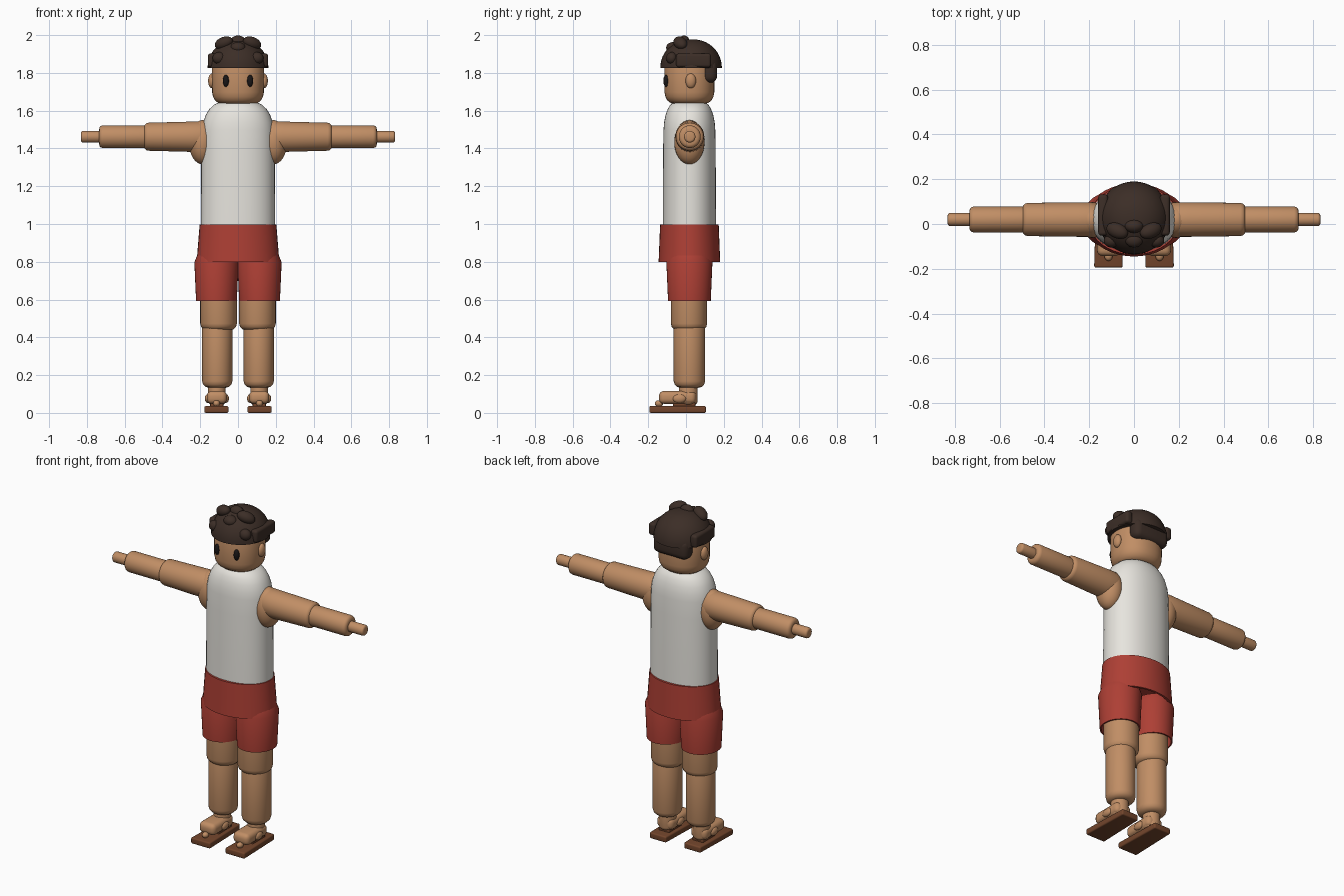
import bpy, bmesh, math
from mathutils import Matrix, Vector, Euler

if "Cube" in bpy.data.objects:
    bpy.data.objects.remove(bpy.data.objects["Cube"])


def material(name, rgb):
    m = bpy.data.materials.new(name)
    m.diffuse_color = (*rgb, 1)
    m.use_nodes = True
    m.node_tree.nodes["Principled BSDF"].inputs["Base Color"].default_value = m.diffuse_color
    return m


SKIN = material("skin", (0.53, 0.27, 0.13))
WHITE = material("white_cloth", (0.80, 0.78, 0.73))
RED = material("red_cloth", (0.42, 0.05, 0.035))
HAIR = material("dark_hair", (0.045, 0.027, 0.02))
BLACK = material("eye_black", (0.01, 0.008, 0.008))
LEATHER = material("leather", (0.17, 0.06, 0.025))


def finish(bm, name, mat, angle=40):
    bmesh.ops.recalc_face_normals(bm, faces=bm.faces)
    me = bpy.data.meshes.new(name)
    bm.to_mesh(me)
    bm.free()
    ob = bpy.data.objects.new(name, me)
    bpy.context.collection.objects.link(ob)
    me.materials.append(mat)
    bpy.ops.object.select_all(action='DESELECT')
    ob.select_set(True)
    bpy.context.view_layer.objects.active = ob
    bpy.ops.object.shade_smooth_by_angle(angle=math.radians(angle))
    return ob


def loft(name, mat, rings, center=(0, 0), power=2, axis='Z', side=1, caps=(True, True), n=40):
    """Skin rings of (position, radius_a, radius_b); axis X runs outwards on one side."""
    bm = bmesh.new()
    loops = []
    for pos, ra, rb in rings:
        loop = []
        for i in range(n):
            a = 2 * math.pi * i / n
            c, s = math.cos(a), math.sin(a)
            u = center[0] + ra * math.copysign(abs(c) ** (2 / power), c)
            v = center[1] + rb * math.copysign(abs(s) ** (2 / power), s)
            loop.append(bm.verts.new((u, v, pos) if axis == 'Z' else (side * pos, u, v)))
        loops.append(loop)
    for p, q in zip(loops, loops[1:]):
        for i in range(n):
            bm.faces.new((p[i], p[(i + 1) % n], q[(i + 1) % n], q[i]))
    for loop, cap in zip((loops[0], loops[-1]), caps):
        if cap:
            bm.faces.new(loop)
    return finish(bm, name, mat)


def rounded(a, b, r, s, bevel):
    """Ring list for a cylinder with rounded ends."""
    arc = [math.radians(d) for d in (0, 30, 60, 90)]
    low = [(a + bevel * (1 - math.sin(t)), r - bevel * (1 - math.cos(t - math.pi / 2 + math.pi / 2)),
            s - bevel * (1 - math.cos(t))) for t in reversed(arc)]
    high = [(a + b - p, x, y) for p, x, y in reversed(low)]
    return low + high


def ball(name, mat, loc, radii, rot=(0, 0, 0)):
    bm = bmesh.new()
    m = Matrix.LocRotScale(Vector(loc), Euler(rot), Vector(radii))
    bmesh.ops.create_uvsphere(bm, u_segments=28, v_segments=16, radius=1, matrix=m)
    return finish(bm, name, mat, 60)


def box(name, mat, loc, half, bevel, rot=(0, 0, 0), taper=1):
    bm = bmesh.new()
    bmesh.ops.create_cube(bm, size=2)
    for v in bm.verts:
        v.co = Vector([c * h for c, h in zip(v.co, half)])
        if v.co.y > 0:
            v.co.x *= taper
    bmesh.ops.bevel(bm, geom=bm.edges[:], offset=bevel, segments=4, profile=0.5, affect='EDGES')
    bm.transform(Matrix.LocRotScale(Vector(loc), Euler(rot), None))
    return finish(bm, name, mat)


# Shirt and shorts waist
loft("shirt", WHITE, [(0.96, .197, .141), (1.0, .197, .141), (1.4, .194, .139), (1.5, .191, .137),
                      (1.54, .184, .134), (1.58, .17, .126), (1.61, .152, .115),
                      (1.635, .125, .1), (1.65, .09, .077), (1.657, .05, .045)], (0, .018), 2.15)
loft("shorts_waist", RED, [(1.0, .19, .14), (1.0, .203, .155), (.8, .219, .163), (.8, .205, .15),
                           (.86, .2, .145)], (0, .018))

# Head
loft("head", SKIN, [(1.637, .085, .08), (1.643, .105, .1), (1.655, .121, .116), (1.675, .132, .127),
                    (1.70, .137, .132), (1.85, .138, .133), (1.90, .12, .115)], (0, .018), 2.2)

# Hair cap with curls on top and longer back
cap = [(1.828, .14, .14)] + [(1.828 + .152 * math.sin(t), .161 * math.cos(t) ** .9, .163 * math.cos(t) ** .9)
                             for t in [math.radians(d) for d in range(0, 89, 8)]]
loft("hair_cap", HAIR, cap, (0, .027))
box("back_hair", HAIR, (0, .122, 1.81), (.115, .043, .06), .035)
ball("top_curl", HAIR, (0, -.01, 1.965), (.042, .03, .035))
ball("front_curl", HAIR, (0, -.07, 1.935), (.04, .035, .03))

for s, tag in ((-1, "left"), (1, "right")):
    # Face and side hair
    ball(tag + "_eye", BLACK, (s * .064, -.105, 1.76), (.016, .015, .032))
    ball(tag + "_ear", SKIN, (s * .138, .025, 1.76), (.02, .028, .039))
    box(tag + "_side_hair", HAIR, (s * .138, .04, 1.868), (.022, .092, .037), .015)
    ball(tag + "_crown_curl", HAIR, (s * .075, -.03, 1.96), (.052, .034, .032), (0, s * .35, s * .4))
    ball(tag + "_brow_curl", HAIR, (s * .1, -.075, 1.88), (.035, .03, .032))

    # Arm
    ball(tag + "_shoulder", SKIN, (s * .188, .018, 1.435), (.072, .08, .117))
    c = (.02, 1.464)
    loft(tag + "_upper_arm", SKIN, [(.13, .055, .06), (.165, .07, .075), (.2, .077, .082), (.25, .077, .08)]
         + rounded(.2, .497, .074, .074, .022)[4:], c, axis='X', side=s)
    loft(tag + "_forearm", SKIN, rounded(.44, .735, .058, .06, .02), c, axis='X', side=s)
    loft(tag + "_hand", SKIN, rounded(.68, .832, .03, .031, .012), c, axis='X', side=s)

    # Shorts leg, open underneath
    loft(tag + "_shorts_leg", RED, [(.84, .1, .11), (.8, .117, .122), (.595, .108, .113),
                                    (.595, .1, .105), (.7, .1, .105)], (s * .114, .018))
    # Leg
    loft(tag + "_thigh", SKIN, rounded(.44, .84, .097, .096, .035), (s * .103, .016))
    loft(tag + "_shin", SKIN, rounded(.135, .5, .08, .083, .035), (s * .11, .018))
    loft(tag + "_ankle", SKIN, rounded(.045, .18, .047, .05, .02), (s * .112, .012))

    # Foot and sandal
    box(tag + "_foot", SKIN, (s * .112, -.045, .084), (.053, .098, .034), .026)
    box(tag + "_sole", LEATHER, (s * .114, -.044, .02), (.064, .15, .018), .008, taper=.86)
    ball(tag + "_toe_knob", SKIN, (s * .114, -.143, .052), (.018, .022, .017))
    for k in (-1, 1):
        ball(tag + "_strap_knob", SKIN, (s * .112 + k * .048, -.035, .078), (.016, .036, .023))
    box(tag + "_sole_post", LEATHER, (s * .112, -.01, .045), (.035, .06, .012), .005)

# Rest the soles on the ground
for ob in bpy.context.collection.objects:
    ob.data.transform(Matrix.Translation((0, 0, -.002)))
